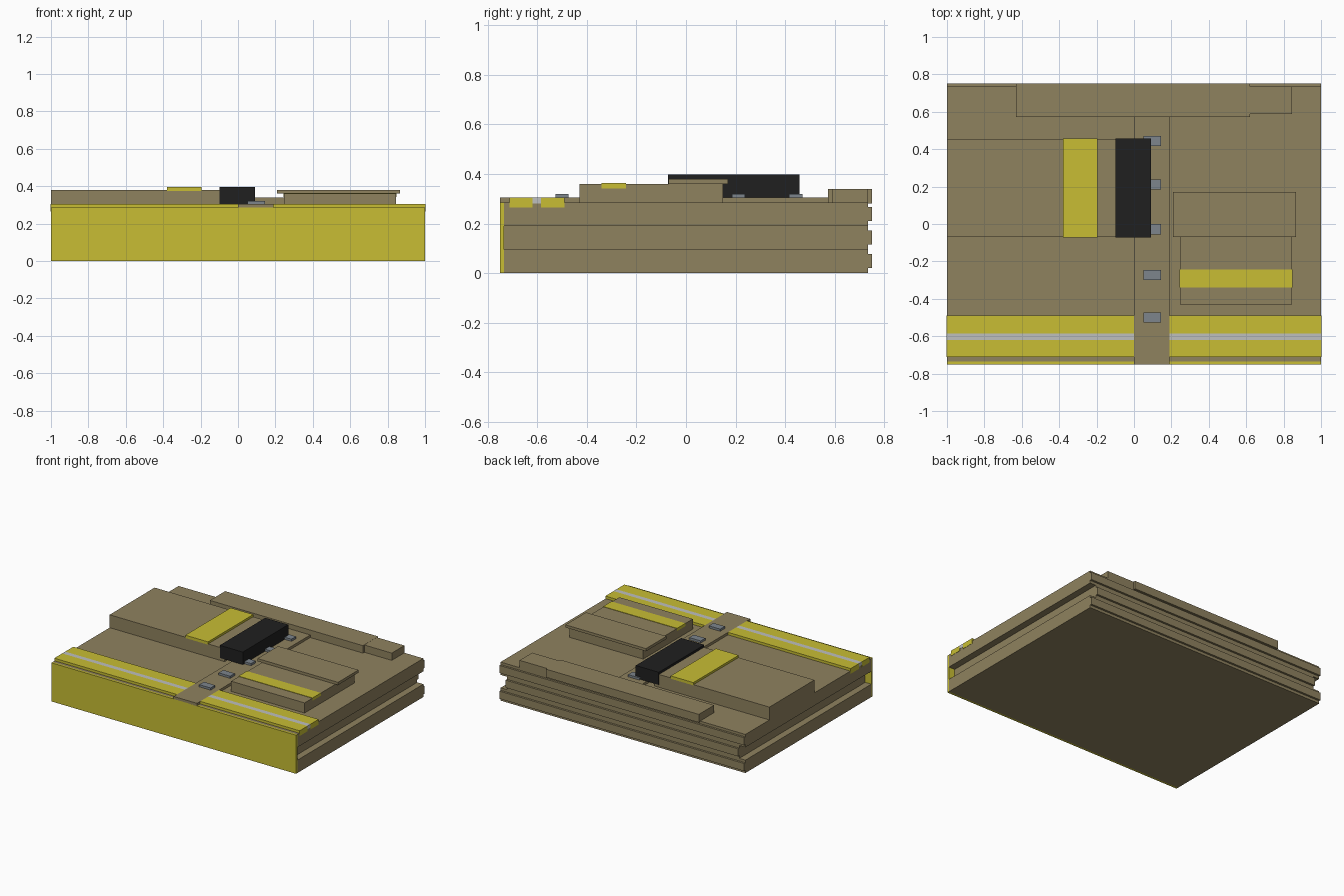
import bpy

if "Cube" in bpy.data.objects:
    bpy.data.objects.remove(bpy.data.objects["Cube"])


def material(name, rgb):
    m = bpy.data.materials.new(name)
    m.diffuse_color = (*rgb, 1)
    m.use_nodes = True
    m.node_tree.nodes["Principled BSDF"].inputs["Base Color"].default_value = m.diffuse_color
    return m


khaki = material("khaki cloth", (0.275, 0.223, 0.114))
yellow = material("safety yellow", (0.578, 0.515, 0.034))
silver = material("reflective silver", (0.52, 0.53, 0.52))
steel = material("steel grey", (0.205, 0.235, 0.262))
black = material("black", (0.014, 0.014, 0.014))


def box(name, mat, x, y, z):
    """Box from (min, max) ranges on each axis."""
    corners = [(a, b, c) for a in x for b in y for c in z]
    faces = [(0, 1, 3, 2), (4, 6, 7, 5), (0, 4, 5, 1),
             (2, 3, 7, 6), (0, 2, 6, 4), (1, 5, 7, 3)]
    mesh = bpy.data.meshes.new(name)
    mesh.from_pydata(corners, [], faces)
    mesh.materials.append(mat)
    ob = bpy.data.objects.new(name, mesh)
    bpy.context.collection.objects.link(ob)
    return ob


# Folded layers, the middle one tucked in at the sides, with ridges at the back
for i, inset in enumerate((0, 0.05, 0)):
    z = 0.095 * i
    w = 1 - inset
    box(f"folded_layer_{i + 1}", khaki, (-w, w), (-0.735, 0.735), (z, z + 0.095))
    box(f"back_fold_{i + 1}", khaki, (-w if i == 1 else -1, w if i == 1 else 1),
        (0.73, 0.75), (z + 0.02, z + 0.076))

# Front hem panel
box("front_hem", yellow, (-1, 1), (-0.75, -0.735), (0, 0.285))

# Placket down the middle with snaps
box("placket", khaki, (0, 0.19), (-0.75, 0.575), (0.28, 0.304))
for i, y in enumerate((-0.5, -0.272, -0.028, 0.212, 0.443)):
    box(f"snap_{i + 1}", steel, (0.052, 0.145), (y - 0.027, y + 0.027), (0.30, 0.32))

# Reflective bands on both sides of the placket
for side, x in (("left", (-1.002, 0)), ("right", (0.19, 1.002))):
    box(f"{side}_band_front", yellow, x, (-0.712, -0.62), (0.265, 0.304))
    box(f"{side}_band_back", yellow, x, (-0.585, -0.49), (0.265, 0.304))
    box(f"{side}_band_silver", silver, x, (-0.62, -0.585), (0.28, 0.304))

# Collar at the back
box("collar", khaki, (-0.63, 0.62), (0.572, 0.75), (0.28, 0.34))
box("collar_end", khaki, (0.62, 0.845), (0.588, 0.735), (0.28, 0.339))

# Folded sleeve with cuff stripe and black cuff
box("sleeve", khaki, (-1, -0.06), (-0.07, 0.455), (0.28, 0.38))
box("sleeve_stripe", yellow, (-0.38, -0.195), (-0.072, 0.457), (0.375, 0.396))
box("cuff", black, (-0.098, 0.09), (-0.073, 0.458), (0.304, 0.397))

# Chest pocket with stripe and flap
box("pocket", khaki, (0.245, 0.845), (-0.43, 0.15), (0.28, 0.36))
box("pocket_stripe", yellow, (0.243, 0.847), (-0.34, -0.243), (0.342, 0.363))
box("pocket_flap", khaki, (0.208, 0.866), (-0.07, 0.17), (0.36, 0.38))
